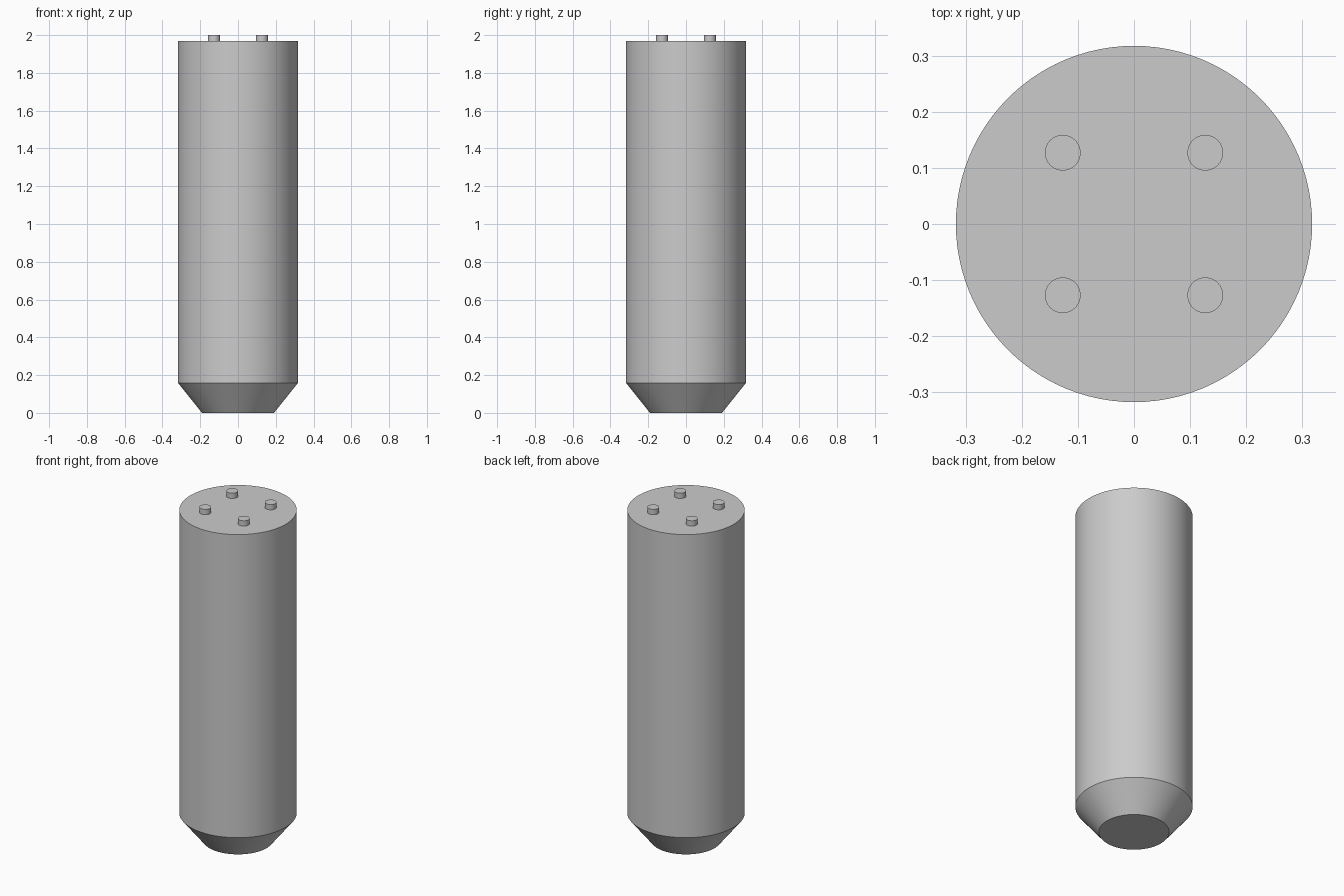
import bpy, bmesh, math

if "Cube" in bpy.data.objects:
    bpy.data.objects.remove(bpy.data.objects["Cube"])

U = 2 / 63  # base unit: body radius is 10 units, total height 63

grey = bpy.data.materials.new("light_grey")
grey.diffuse_color = (0.6, 0.6, 0.6, 1)
grey.use_nodes = True
grey.node_tree.nodes["Principled BSDF"].inputs["Base Color"].default_value = grey.diffuse_color


def lathe(name, profile, x=0, y=0, sides=96):
    """Closed solid of revolution from (radius, height) points."""
    bm = bmesh.new()
    rings = [[bm.verts.new((r * math.cos(2 * math.pi * i / sides),
                            r * math.sin(2 * math.pi * i / sides), z))
              for i in range(sides)] for r, z in profile]
    for a, b in zip(rings, rings[1:]):
        for i in range(sides):
            j = (i + 1) % sides
            bm.faces.new((a[i], a[j], b[j], b[i]))
    bm.faces.new(rings[0][::-1])
    bm.faces.new(rings[-1])
    mesh = bpy.data.meshes.new(name)
    bm.to_mesh(mesh)
    bm.free()
    mesh.materials.append(grey)
    obj = bpy.data.objects.new(name, mesh)
    obj.location = (x, y, 0)
    bpy.context.collection.objects.link(obj)
    bpy.ops.object.select_all(action='DESELECT')
    obj.select_set(True)
    bpy.context.view_layer.objects.active = obj
    bpy.ops.object.shade_smooth_by_angle(angle=math.radians(30))
    return obj


# Cylinder body with tapered foot
lathe("body", [(6 * U, 0), (10 * U, 5 * U), (10 * U, 62 * U)])

# Four small pins on the top face
for sx in (-1, 1):
    for sy in (-1, 1):
        lathe("top_pin", [(U, 62 * U), (U, 63 * U)], sx * 4 * U, sy * 4 * U, 48)
